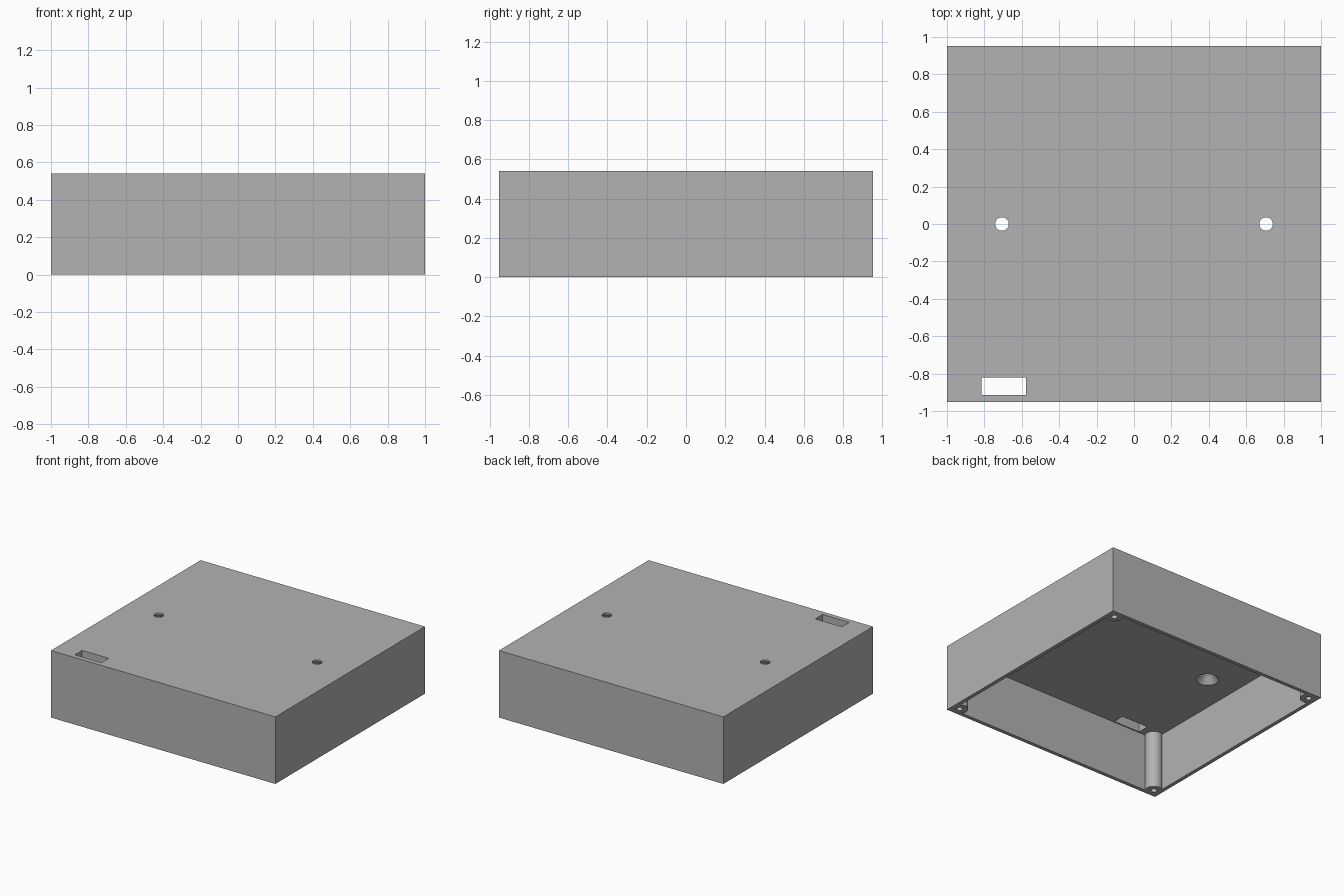
import bpy

cube = bpy.data.objects.get("Cube")
if cube:
    bpy.data.objects.remove(cube, do_unlink=True)

WIDTH, DEPTH, HEIGHT = 2.0, 1.905, 0.54
WALL, CEILING = 0.03, 0.468
POST_INSET, POST_RADIUS = 0.065, 0.065

grey = bpy.data.materials.new("plain grey")
grey.use_nodes = True
colour = (0.45, 0.45, 0.45, 1)
grey.diffuse_color = colour
grey.node_tree.nodes["Principled BSDF"].inputs["Base Color"].default_value = colour


def box(name, x, y, z):
    """Box from (min, max) ranges on each axis."""
    ranges = (x, y, z)
    bpy.ops.mesh.primitive_cube_add(size=1, location=[(a + b) / 2 for a, b in ranges])
    obj = bpy.context.object
    obj.name = name
    obj.scale = [b - a for a, b in ranges]
    bpy.ops.object.transform_apply(location=True, rotation=False, scale=True)
    obj.data.materials.append(grey)
    return obj


def cone(name, x, y, z, bottom, top):
    """Upright cone or cylinder spanning the z range."""
    bpy.ops.mesh.primitive_cone_add(vertices=48, radius1=bottom, radius2=top,
                                    depth=z[1] - z[0], location=(x, y, sum(z) / 2))
    obj = bpy.context.object
    obj.name = name
    obj.data.materials.append(grey)
    return obj


def cut(target, cutter):
    """Subtract the cutter and discard it."""
    mod = target.modifiers.new("cut", 'BOOLEAN')
    mod.operation = 'DIFFERENCE'
    mod.solver = 'EXACT'
    mod.object = cutter
    bpy.context.view_layer.objects.active = target
    bpy.ops.object.modifier_apply(modifier=mod.name)
    bpy.data.objects.remove(cutter, do_unlink=True)


half_x, half_y = WIDTH / 2, DEPTH / 2
corners = [(sx * (half_x - POST_INSET), sy * (half_y - POST_INSET))
           for sx in (-1, 1) for sy in (-1, 1)]

# Cavity open at the bottom, with the corner posts left standing
cavity = box("cavity_cutter", (WALL - half_x, half_x - WALL),
             (WALL - half_y, half_y - WALL), (-0.1, CEILING))
for x, y in corners:
    cut(cavity, cone("post_cutter", x, y, (-0.2, 0.6), POST_RADIUS, POST_RADIUS))

# Enclosure shell
shell = box("enclosure_shell", (-half_x, half_x), (-half_y, half_y), (0, HEIGHT))
cut(shell, cavity)

# Blind screw holes in the posts
for x, y in corners:
    cut(shell, cone("screw_hole_cutter", x, y, (-0.1, 0.4), 0.023, 0.023))

# Mounting holes through the top, countersunk from inside
for x in (-0.706, 0.706):
    cut(shell, cone("mounting_hole_cutter", x, 0, (0.4, 0.6), 0.036, 0.036))
    cut(shell, cone("countersink_cutter", x, 0, (CEILING - 0.014, HEIGHT - 0.012), 0.095, 0.034))

# Cable slot near the front edge
cut(shell, box("cable_slot_cutter", (-0.815, -0.578), (-0.913, -0.82), (0.4, 0.6)))

bpy.ops.object.select_all(action='DESELECT')
shell.select_set(True)
bpy.context.view_layer.objects.active = shell
bpy.ops.object.shade_smooth_by_angle(angle=0.5)
